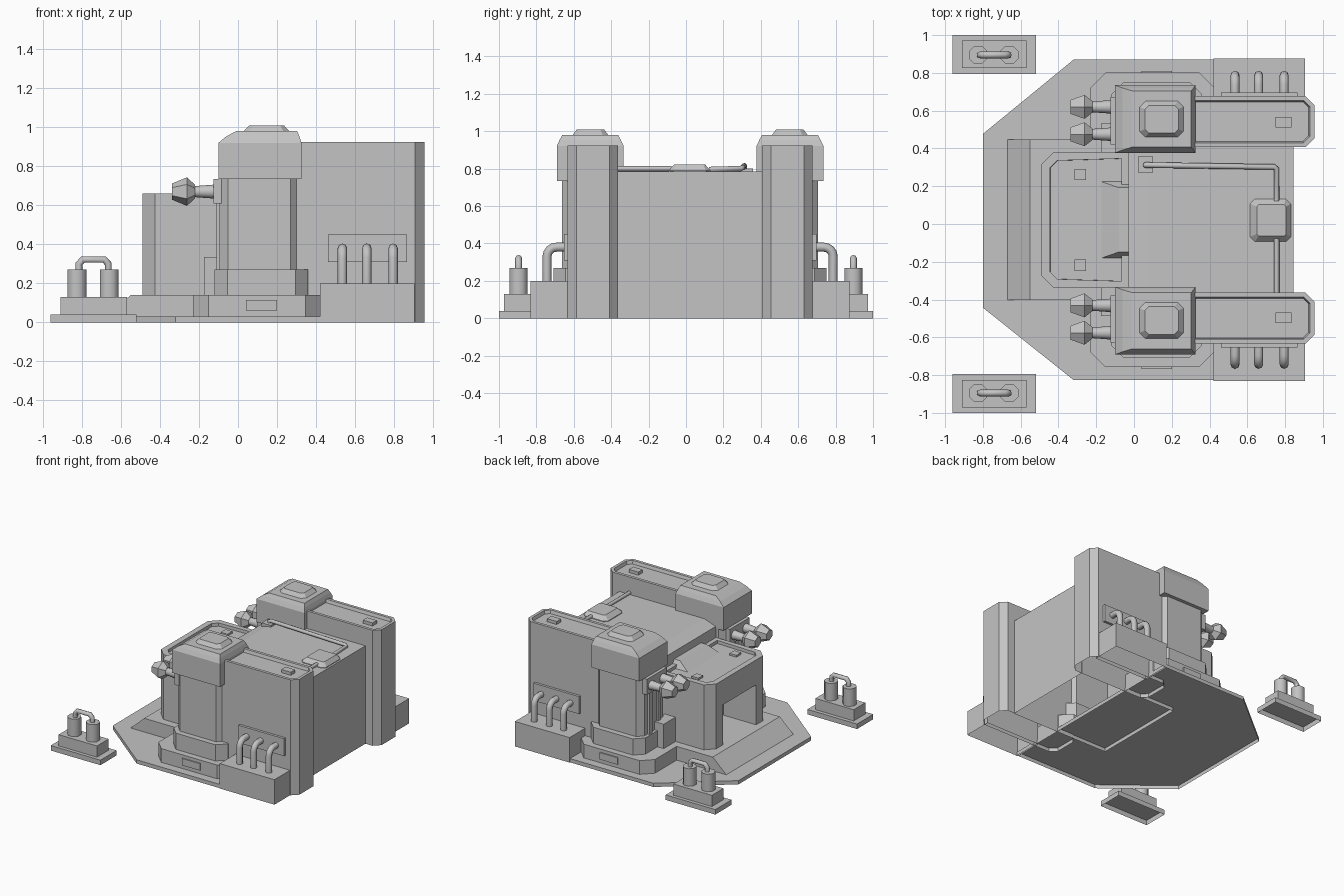
import bpy, bmesh, math

cube = bpy.data.objects.get("Cube")
if cube:
    bpy.data.objects.remove(cube, do_unlink=True)

MID = 0.022  # y of the building's mirror plane

mat = bpy.data.materials.new("plain_grey")
mat.use_nodes = True
GREY = (0.55, 0.55, 0.55, 1)
mat.diffuse_color = GREY
mat.node_tree.nodes["Principled BSDF"].inputs["Base Color"].default_value = GREY


def finish(bm, name):
    bmesh.ops.recalc_face_normals(bm, faces=bm.faces)
    mesh = bpy.data.meshes.new(name)
    bm.to_mesh(mesh)
    bm.free()
    mesh.materials.append(mat)
    obj = bpy.data.objects.new(name, mesh)
    bpy.context.collection.objects.link(obj)
    return obj


def smooth(obj):
    bpy.ops.object.select_all(action="DESELECT")
    obj.select_set(True)
    bpy.context.view_layer.objects.active = obj
    bpy.ops.object.shade_smooth_by_angle(angle=math.radians(50))


def rect(x0, x1, y0, y1, c=0.0):
    """Rectangle outline, with optional cut corners."""
    if not c:
        return [(x0, y0), (x1, y0), (x1, y1), (x0, y1)]
    return [(x0 + c, y0), (x1 - c, y0), (x1, y0 + c), (x1, y1 - c),
            (x1 - c, y1), (x0 + c, y1), (x0, y1 - c), (x0, y0 + c)]


def solid(name, layers, s=1, mid=MID, floor=False, rim=0, slope=0.008):
    """Stack of outlines joined into a shell; rim makes a sunken top."""
    bm = bmesh.new()
    rings = [[bm.verts.new((x, mid + s * y, z)) for x, y in pts] for pts, z in layers]
    n = len(rings[0])
    for a, b in zip(rings, rings[1:]):
        for i in range(n):
            j = (i + 1) % n
            bm.faces.new((a[i], a[j], b[j], b[i]))
    base = bm.faces.new(rings[0])
    top = bm.faces.new(rings[-1])
    bmesh.ops.recalc_face_normals(bm, faces=bm.faces)
    if rim:
        bmesh.ops.inset_region(bm, faces=[top], thickness=rim)
        bmesh.ops.inset_region(bm, faces=[top], thickness=slope, depth=-0.025)
    if not floor:
        bm.faces.remove(base)
    return finish(bm, name)


def block(name, pts, z0, z1, **kw):
    return solid(name, [(pts, z0), (pts, z1)], **kw)


def pipe(name, pts, r, s=1, mid=MID):
    curve = bpy.data.curves.new(name, "CURVE")
    curve.dimensions = "3D"
    curve.bevel_depth = r
    curve.bevel_resolution = 2
    curve.use_fill_caps = True
    line = curve.splines.new("POLY")
    line.points.add(len(pts) - 1)
    for p, (x, y, z) in zip(line.points, pts):
        p.co = (x, mid + s * y, z, 1)
    obj = bpy.data.objects.new(name, curve)
    bpy.context.collection.objects.link(obj)
    bpy.ops.object.select_all(action="DESELECT")
    obj.select_set(True)
    bpy.context.view_layer.objects.active = obj
    bpy.ops.object.convert(target="MESH")
    obj = bpy.context.view_layer.objects.active
    obj.data.materials.clear()
    obj.data.materials.append(mat)
    smooth(obj)


def lathe_x(name, profile, y, z, s, sides=6):
    """Turned part along the x axis, with a corner at the top."""
    bm = bmesh.new()
    rings = [[bm.verts.new((x, MID + s * y + r * math.sin(i * math.tau / sides),
                            z + r * math.cos(i * math.tau / sides)))
              for i in range(sides)] for x, r in profile]
    for a, b in zip(rings, rings[1:]):
        for i in range(sides):
            j = (i + 1) % sides
            bm.faces.new((a[i], a[j], b[j], b[i]))
    bm.faces.new(rings[0])
    bm.faces.new(rings[-1])
    return finish(bm, name)


def circle(cx, cy, r, n=8):
    return [(cx + r * math.cos((i + 0.5) * math.tau / n),
             cy + r * math.sin((i + 0.5) * math.tau / n)) for i in range(n)]


# Ground plate and entry platform with ramp
block("ground_plate", [(-0.8, 0.455), (-0.32, 0.848), (0.43, 0.848), (0.43, -0.848),
                       (-0.32, -0.848), (-0.8, -0.465)], 0, 0.03)
solid("entry_platform", [(rect(-0.67, 0.1, -0.425, 0.425), 0.03),
                         (rect(-0.55, 0.1, -0.425, 0.425), 0.14)])

# Main hall with a sloped front roof edge
solid("main_hall", [(rect(-0.03, 0.845, -0.39, 0.39), 0),
                    (rect(-0.03, 0.845, -0.39, 0.39), 0.75),
                    (rect(0.07, 0.845, -0.39, 0.39), 0.785)])

# Entrance block with a doorway
porch = [(-0.03, -0.36), (-0.03, 0.36), (-0.425, 0.36), (-0.49, 0.295),
         (-0.49, -0.295), (-0.425, -0.36)]
block("entrance_top", porch, 0.46, 0.66, floor=True, rim=0.05, slope=0.001)
for s in (1, -1):
    block("door_jamb", [(-0.03, 0.21), (-0.03, 0.36), (-0.425, 0.36),
                        (-0.49, 0.295), (-0.49, 0.21)], 0.13, 0.46, s=s)
    block("porch_lamp", rect(-0.315, -0.255, 0.21, 0.27), 0.62, 0.65, s=s)
block("door_back", rect(-0.2, -0.03, -0.21, 0.21), 0.13, 0.46)
solid("roof_window", [(rect(-0.18, -0.03, -0.205, 0.205), 0.63),
                      (rect(-0.08, -0.03, -0.17, 0.17), 0.69)])

# Roof hatch and roof pipes
solid("roof_hatch", [(rect(0.615, 0.83, -0.115, 0.11, 0.025), 0.78),
                     (rect(0.615, 0.83, -0.115, 0.11, 0.025), 0.79),
                     (rect(0.65, 0.805, -0.085, 0.08, 0.01), 0.822)])
block("roof_pipe_foot", rect(0.02, 0.1, 0.25, 0.335), 0.77, 0.80)
pipe("roof_pipe", [(0.06, 0.29, 0.78), (0.06, 0.29, 0.81), (0.08, 0.29, 0.815),
                   (0.74, 0.28, 0.805), (0.755, 0.27, 0.80), (0.755, 0.1, 0.795)], 0.015)
pipe("roof_pipe_short", [(0.755, -0.1, 0.80), (0.755, -0.39, 0.80)], 0.014)

for s in (1, -1):
    # Rear wing wall with a sunken top
    block("wing_wall", rect(0.24, 0.955, 0.385, 0.655, 0.047), 0, 0.925, s=s, rim=0.025)
    block("wing_lamp", rect(0.75, 0.835, 0.49, 0.545), 0.89, 0.925, s=s)

    # Turret, from its foundation up to the hatch
    block("turret_foundation", rect(-0.23, 0.425, 0.3, 0.78, 0.08), 0.03, 0.14, s=s)
    block("foundation_panel", rect(0.04, 0.2, 0.77, 0.789), 0.06, 0.115, s=s, floor=True)
    solid("turret_skirt", [(rect(-0.12, 0.36, 0.33, 0.73, 0.065), 0.14),
                           (rect(-0.12, 0.36, 0.33, 0.73, 0.065), 0.27)], s=s)
    block("turret_column", rect(-0.095, 0.315, 0.36, 0.685, 0.045), 0.27, 0.74, s=s)
    solid("turret_cap", [(rect(-0.1, 0.325, 0.355, 0.713), 0.735),
                         (rect(-0.1, 0.325, 0.355, 0.713), 0.92),
                         (rect(-0.06, 0.315, 0.37, 0.698), 0.953),
                         (rect(-0.01, 0.303, 0.385, 0.683), 0.98)], s=s, floor=True)
    solid("turret_hatch", [(rect(0.03, 0.262, 0.438, 0.628, 0.03), 0.98),
                           (rect(0.058, 0.235, 0.46, 0.606, 0.02), 1.01)], s=s)

    # Gun mount, ribs and twin guns
    block("gun_mount", rect(-0.125, -0.08, 0.4, 0.65), 0.61, 0.735, s=s, floor=True)
    for y in (0.45, 0.56):
        block("turret_rib", rect(-0.11, -0.08, y, y + 0.04), 0.27, 0.61, s=s)
    block("turret_locker", rect(-0.175, -0.08, 0.36, 0.51), 0.14, 0.335, s=s)
    for y in (0.453, 0.598):
        smooth(lathe_x("gun_barrel", [(-0.1, 0.045), (-0.13, 0.035), (-0.24, 0.027)],
                       y, 0.67, s, 12))
        lathe_x("gun_muzzle", [(-0.22, 0.035), (-0.262, 0.073), (-0.337, 0.042)], y, 0.67, s)

    # Pipe plinth, wall plate and three bent pipes
    block("pipe_plinth", rect(0.42, 0.905, 0.62, 0.853), 0, 0.2, s=s)
    block("pipe_plate", rect(0.46, 0.865, 0.64, 0.675), 0.31, 0.45, s=s, floor=True)
    for x in (0.535, 0.66, 0.795):
        bend = [(x, 0.715 + 0.05 * math.cos(a), 0.33 + 0.05 * math.sin(a))
                for a in (i * math.pi / 8 for i in range(5))]
        pipe("side_pipe", [(x, 0.765, 0.2)] + bend + [(x, 0.66, 0.38)], 0.024, s)

    # Free-standing generator post
    kw = dict(s=s, mid=0.0)
    block("post_slab", rect(-0.96, -0.52, 0.795, 1.0), 0, 0.04, **kw)
    block("post_plinth", rect(-0.91, -0.57, 0.825, 0.972), 0.04, 0.13, **kw)
    for x in (-0.825, -0.66):
        smooth(block("post_canister", circle(x, 0.895, 0.052), 0.13, 0.27, **kw))
    pipe("post_handle", [(-0.815, 0.895, 0.26), (-0.815, 0.895, 0.3), (-0.795, 0.895, 0.322),
                         (-0.685, 0.895, 0.322), (-0.665, 0.895, 0.3),
                         (-0.665, 0.895, 0.26)], 0.018, **kw)
